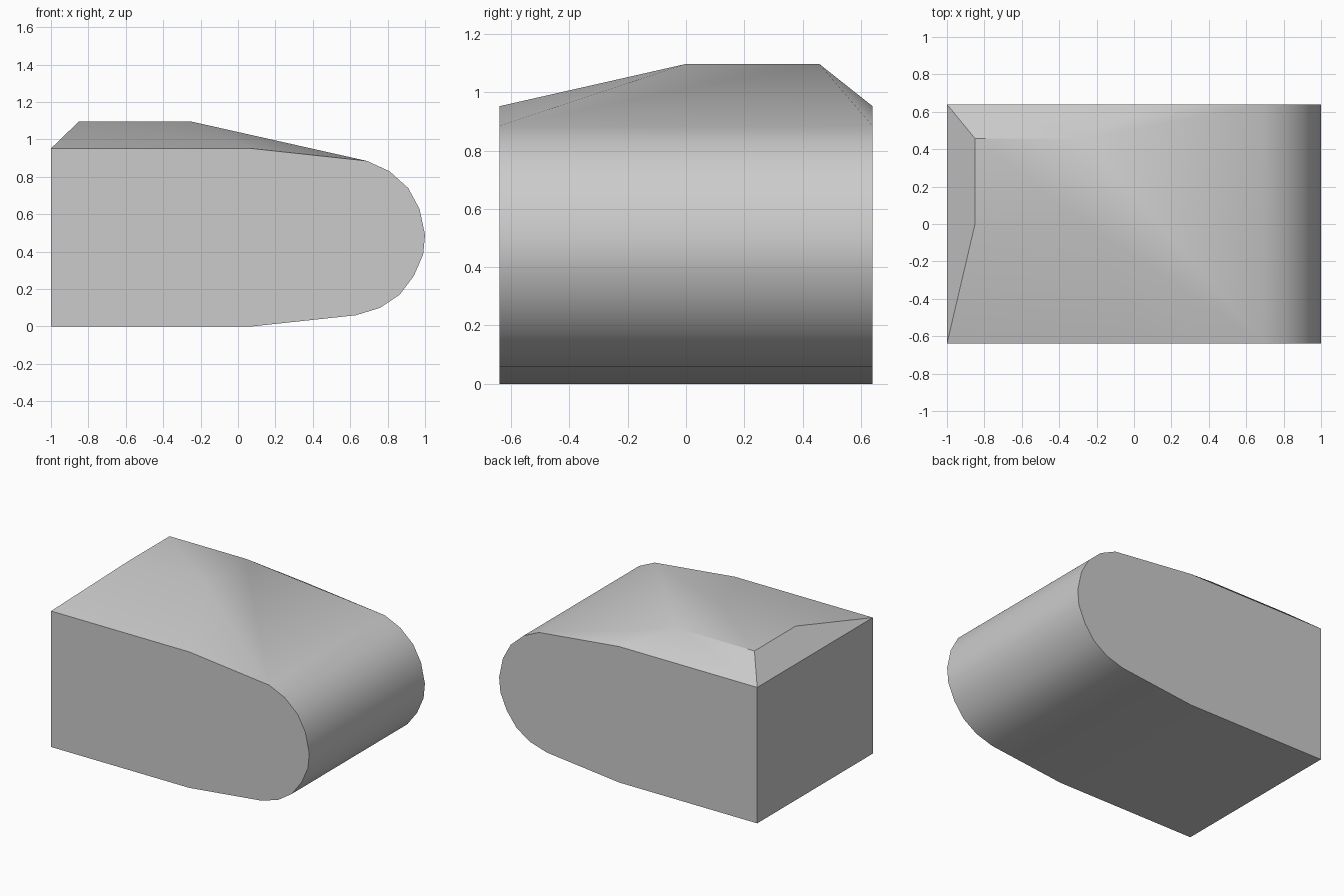
import bpy, bmesh, math

if "Cube" in bpy.data.objects:
    bpy.data.objects.remove(bpy.data.objects["Cube"], do_unlink=True)

HALF_DEPTH = 0.64

# Side outline: square at one end, rounded at the other
outline = [(-1, 0), (0.07, 0), (0.63, 0.06), (0.76, 0.1), (0.865, 0.17),
           (0.94, 0.27), (0.99, 0.385), (1, 0.49), (0.97, 0.63), (0.91, 0.74),
           (0.81, 0.83), (0.69, 0.885), (0.07, 0.952), (-1, 0.952)]

# Raised flat on top, joined to the body by slopes
plateau = [(x, y, 1.097) for x in (-0.85, -0.255) for y in (0, 0.457)]

grey = bpy.data.materials.new("plain grey")
grey.use_nodes = True
grey.diffuse_color = (0.6, 0.6, 0.6, 1)
grey.node_tree.nodes["Principled BSDF"].inputs["Base Color"].default_value = (0.6, 0.6, 0.6, 1)

# Body: wrap one convex skin around both outlines and the raised flat
bm = bmesh.new()
for x, z in outline:
    for y in (-HALF_DEPTH, HALF_DEPTH):
        bm.verts.new((x, y, z))
for point in plateau:
    bm.verts.new(point)
bmesh.ops.convex_hull(bm, input=bm.verts[:])
bmesh.ops.dissolve_limit(bm, angle_limit=math.radians(0.5),
                         verts=bm.verts[:], edges=bm.edges[:])
bmesh.ops.recalc_face_normals(bm, faces=bm.faces[:])

mesh = bpy.data.meshes.new("rounded_block")
bm.to_mesh(mesh)
bm.free()
mesh.materials.append(grey)
block = bpy.data.objects.new("rounded_block", mesh)
bpy.context.collection.objects.link(block)

# Smooth the rounded end, keep the crisp edges
bpy.ops.object.select_all(action='DESELECT')
block.select_set(True)
bpy.context.view_layer.objects.active = block
bpy.ops.object.shade_smooth_by_angle(angle=math.radians(35))
